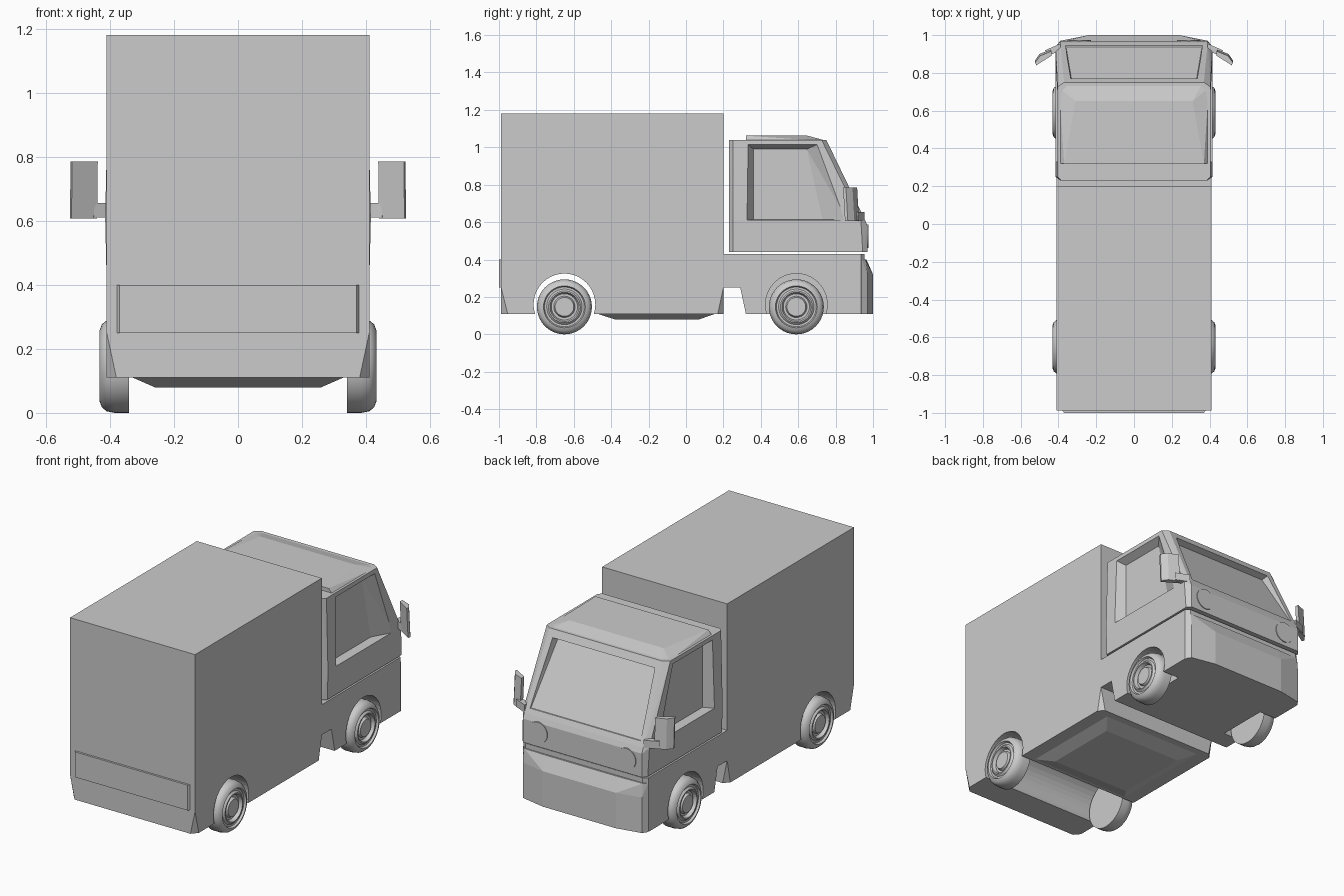
import bpy
import bmesh
import math
from mathutils import Matrix, Vector

cube = bpy.data.objects.get("Cube")
if cube:
    bpy.data.objects.remove(cube, do_unlink=True)

grey = bpy.data.materials.new("plain grey")
grey.use_nodes = True
grey.diffuse_color = (0.6, 0.6, 0.6, 1)
grey.node_tree.nodes["Principled BSDF"].inputs["Base Color"].default_value = (0.6, 0.6, 0.6, 1)


def finish(name, bm):
    bmesh.ops.recalc_face_normals(bm, faces=bm.faces)
    mesh = bpy.data.meshes.new(name)
    bm.to_mesh(mesh)
    bm.free()
    mesh.materials.append(grey)
    obj = bpy.data.objects.new(name, mesh)
    bpy.context.collection.objects.link(obj)
    return obj


def hull(name, points):
    """Convex solid around the points, with flat areas merged."""
    bm = bmesh.new()
    for p in points:
        bm.verts.new(p)
    res = bmesh.ops.convex_hull(bm, input=bm.verts)
    loose = [v for v in bm.verts if not v.link_faces]
    bmesh.ops.delete(bm, geom=loose, context='VERTS')
    bmesh.ops.dissolve_limit(bm, angle_limit=0.01, verts=bm.verts, edges=bm.edges)
    return finish(name, bm)


def both(points):
    """Points together with their mirror images across x."""
    return [(s * x, y, z) for x, y, z in points for s in (1, -1)]


def level(z, plan):
    return [(x, y, z) for x, y in plan]


def disc(name, radius, depth, centre, axis, segments=40):
    bm = bmesh.new()
    turn = Matrix.Rotation(math.pi / 2, 4, axis)
    bmesh.ops.create_cone(bm, cap_ends=True, segments=segments, radius1=radius, radius2=radius,
                          depth=depth, matrix=Matrix.Translation(centre) @ turn)
    return finish(name, bm)


def cut(obj, cutters):
    for c in cutters:
        mod = obj.modifiers.new("cut", 'BOOLEAN')
        mod.operation = 'DIFFERENCE'
        mod.solver = 'EXACT'
        mod.object = c
    bpy.context.view_layer.update()
    done = obj.evaluated_get(bpy.context.evaluated_depsgraph_get())
    mesh = bpy.data.meshes.new_from_object(done)
    obj.modifiers.clear()
    obj.data = mesh
    for c in cutters:
        bpy.data.objects.remove(c, do_unlink=True)


REAR, FRONT = -0.65, 0.59
W = 0.41

# Cargo box with notched lower corners and a rear wheel tunnel
box = hull("cargo_box", both(
    level(1.18, [(W, -0.988), (W, 0.2)]) + level(0.25, [(W, -0.988), (W, 0.2)])
    + level(0.11, [(W, -0.953), (0.38, -0.988), (W, 0.17), (0.38, 0.2)])))
cut(box, [disc("rear_well", 0.165, 2, (0, REAR, 0.16), 'Y')])

# Tray below the box
hull("under_tray", both(level(0.115, [(0.34, -0.49), (0.34, 0.17)])
                        + level(0.08, [(0.26, -0.38), (0.26, 0.07)])))

# Rear bumper plate
hull("rear_plate", both([(x, y, z) for z in (0.25, 0.4) for x, y in ((0.38, -0.985), (0.37, -1.0))]))

# Lower cab with wheel arches and the link to the box
lower = hull("cab_lower", both(
    level(0.43, [(W, 0.28), (W, 0.935), (0.385, 0.955)])
    + level(0.25, [(W, 0.29)])
    + level(0.11, [(W, 0.32), (W, 0.935), (0.385, 0.955)])))
cut(lower, [disc("arch", 0.165, 0.2, (s * 0.4, FRONT, 0.16), 'Y') for s in (1, -1)])
hull("chassis_link", both([(W, y, z) for y in (0.19, 0.3) for z in (0.25, 0.43)]))

# Upper cab with recessed windscreen and side windows
cab = hull("cab_upper", both(
    level(0.44, [(0.39, 0.23), (0.411, 0.25), (0.411, 0.945), (0.39, 0.97)])
    + level(0.58, [(0.39, 0.97)])
    + level(0.61, [(0.39, 0.23), (0.415, 0.25), (0.415, 0.935), (0.39, 0.958)])
    + level(1.04, [(0.385, 0.23), (0.405, 0.25), (0.405, 0.725), (0.37, 0.75)])))
screen = hull("screen_cutter", both([(0.34, 0.79, 1.005), (0.37, 0.97, 0.635),
                                     (0.325, 0.733, 0.985), (0.36, 0.938, 0.64)]))
cutters = [screen]
for s in (1, -1):
    outer = [(0.32, 0.61), (0.32, 1.025), (0.725, 1.025), (0.865, 0.61)]
    inner = [(0.36, 0.615), (0.36, 0.99), (0.645, 0.99), (0.73, 0.615)]
    cutters.append(hull("window_cutter", [(s * 0.425, y, z) for y, z in outer]
                        + [(s * 0.36, y, z) for y, z in inner]))
cut(cab, cutters)

# Raised roof panel
hull("roof_panel", both(level(1.035, [(0.395, 0.32), (0.395, 0.72), (0.365, 0.75)])
                        + level(1.062, [(0.37, 0.32), (0.31, 0.65)])))

# Front bumper
hull("front_bumper", both(
    level(0.4, [(W, 0.94), (0.39, 0.96), (0.24, 0.965)])
    + [(x, y, z) for z in (0.11, 0.32) for x, y in ((W, 0.94), (0.39, 0.97), (0.24, 1.0))]))


def wheel(name, s, y):
    """Tyre, rim and hub turned around the axle."""
    profile = [(0.34, 0), (0.34, 0.147), (0.385, 0.147), (0.41, 0.142), (0.425, 0.13),
               (0.432, 0.112), (0.42, 0.106), (0.42, 0.095), (0.43, 0.085), (0.43, 0.078),
               (0.41, 0.07), (0.41, 0.057), (0.425, 0.05), (0.425, 0)]
    bm = bmesh.new()
    verts = [bm.verts.new((s * x, y, 0.147 + r)) for x, r in profile]
    edges = [bm.edges.new(pair) for pair in zip(verts, verts[1:])]
    bmesh.ops.spin(bm, geom=verts + edges, cent=(0, y, 0.147), axis=(1, 0, 0),
                   angle=math.tau, steps=40, use_merge=True)
    bmesh.ops.remove_doubles(bm, verts=bm.verts, dist=0.0005)
    obj = finish(name, bm)
    bpy.ops.object.select_all(action='DESELECT')
    obj.select_set(True)
    bpy.context.view_layer.objects.active = obj
    bpy.ops.object.shade_smooth_by_angle(angle=math.radians(35))


for s, side in ((1, "left"), (-1, "right")):
    wheel(f"rear_wheel_{side}", s, REAR)
    wheel(f"front_wheel_{side}", s, FRONT)
    disc(f"headlight_{side}", 0.062, 0.03, (s * 0.29, 0.96, 0.525), 'X')

    # Mirror arm and mirror blade, swept backwards
    arm = [(0.39, 0.955), (0.39, 0.92), (0.45, 0.892), (0.47, 0.92)]
    hull(f"mirror_arm_{side}", [(s * x, y, z) for x, y in arm for z in (0.61, 0.655)])
    blade = [(0.44, 0.9), (0.44, 0.925), (0.5, 0.9), (0.525, 0.865), (0.52, 0.85)]
    hull(f"mirror_{side}", level(0.607, [(s * x, y) for x, y in blade])
         + level(0.785, [(s * (x - 0.002), y - 0.01) for x, y in blade]))
